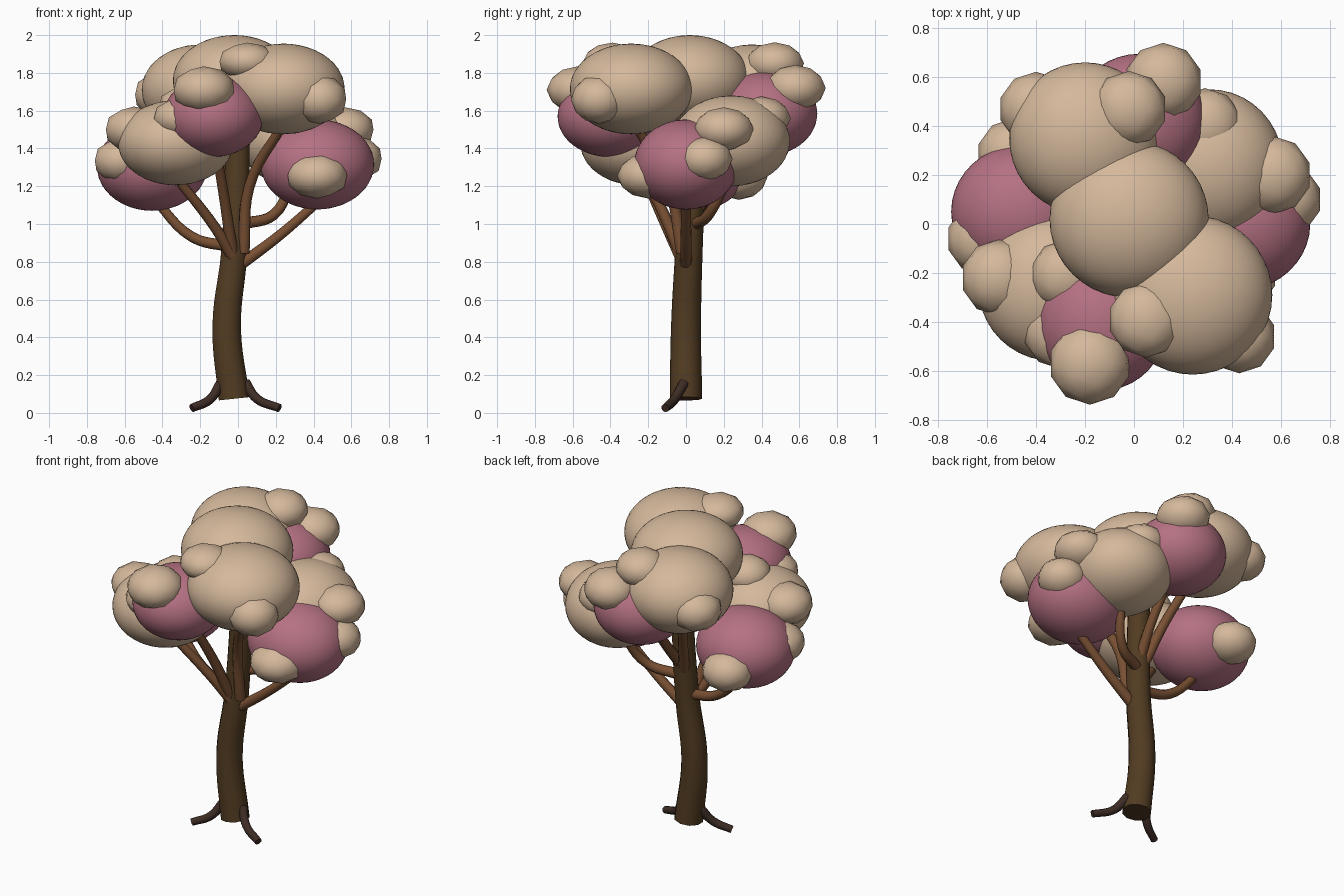
import bpy

cube = bpy.data.objects.get("Cube")
if cube:
    bpy.data.objects.remove(cube, do_unlink=True)


def material(name, rgb):
    mat = bpy.data.materials.new(name)
    mat.use_nodes = True
    mat.diffuse_color = (*rgb, 1)
    bsdf = next(n for n in mat.node_tree.nodes if n.type == 'BSDF_PRINCIPLED')
    bsdf.inputs["Base Color"].default_value = (*rgb, 1)
    bsdf.inputs["Roughness"].default_value = 0.9
    return mat


BEIGE = material("beige_foliage", (0.66, 0.48, 0.33))
PINK = material("pink_foliage", (0.46, 0.165, 0.225))
BARK = material("dark_bark", (0.085, 0.045, 0.016))
BRANCH = material("branch_bark", (0.19, 0.08, 0.033))
ROOT = material("root_bark", (0.047, 0.025, 0.018))


def activate(obj):
    bpy.ops.object.select_all(action='DESELECT')
    obj.select_set(True)
    bpy.context.view_layer.objects.active = obj


def clump(name, centre, radii, mat, detail):
    """Flattened smooth ball of leaves."""
    bpy.ops.mesh.primitive_ico_sphere_add(subdivisions=detail, radius=1, location=centre)
    obj = bpy.context.object
    obj.name = name
    obj.scale = radii
    bpy.ops.object.transform_apply(location=False, rotation=False, scale=True)
    obj.data.materials.append(mat)
    bpy.ops.object.shade_smooth()


def tube(name, points, thick, thin, mat):
    """Tapered round limb along a soft path, turned into a mesh."""
    curve = bpy.data.curves.new(name, 'CURVE')
    curve.dimensions = '3D'
    curve.bevel_depth = 1
    curve.bevel_resolution = 3
    curve.resolution_u = 6
    curve.use_fill_caps = True
    spline = curve.splines.new('BEZIER')
    spline.bezier_points.add(len(points) - 1)
    for i, (bp, co) in enumerate(zip(spline.bezier_points, points)):
        bp.co = co
        bp.handle_left_type = bp.handle_right_type = 'AUTO'
        bp.radius = thick + (thin - thick) * i / (len(points) - 1)
    curve.materials.append(mat)
    obj = bpy.data.objects.new(name, curve)
    bpy.context.collection.objects.link(obj)
    activate(obj)
    bpy.ops.object.convert(target='MESH')
    bpy.ops.object.shade_smooth_by_angle(angle=0.8)


# Trunk
tube("trunk", [(-.02, 0, .075), (-.06, 0, .45), (-.02, .015, .85), (0, .045, 1.45)],
     .086, .066, BARK)

# Roots reaching forward on both sides
tube("root_left", [(.04, -.01, .16), (.1, -.06, .075), (.22, -.11, .025)], .027, .022, ROOT)
tube("root_right", [(-.09, -.01, .16), (-.15, -.06, .07), (-.245, -.11, .025)], .027, .022, ROOT)

# Branches, one for each outer clump
branches = {
    "left": [(.02, 0, .79), (.22, 0, .94), (.45, 0, 1.14)],
    "right": [(-.04, .02, .88), (-.24, .03, .93), (-.45, .05, 1.14)],
    "front_right": [(-.03, -.03, .83), (-.12, -.1, .98), (-.33, -.22, 1.25)],
    "front": [(-.03, -.03, .85), (-.07, -.15, 1.12), (-.12, -.32, 1.42)],
    "front_left": [(.03, -.02, .85), (.06, -.09, 1.2), (.24, -.27, 1.53)],
    "back_left": [(.02, .05, 1.0), (.19, .12, 1.05), (.29, .23, 1.26)],
    "back": [(0, .06, 1.08), (.02, .17, 1.23), (.02, .33, 1.45)],
    "back_right": [(-.03, .06, 1.05), (-.09, .16, 1.28), (-.18, .3, 1.55)],
}
for side, path in branches.items():
    tube("branch_" + side, path, .032, .025, BRANCH)

# Large clumps: centre and radii
beige_clumps = {
    "top": ((-.02, .02, 1.76), (.325, .32, .24)),
    "back_right": ((-.2, .35, 1.71), (.31, .31, .24)),
    "front_left": ((.24, -.29, 1.715), (.325, .325, .24)),
    "front_right": ((-.33, -.26, 1.43), (.305, .3, .225)),
    "back_left": ((.31, .24, 1.44), (.3, .31, .24)),
}
pink_clumps = {
    "front": ((-.13, -.405, 1.57), (.265, .275, .215)),
    "left": ((.42, 0, 1.315), (.3, .275, .238)),
    "right": ((-.455, .05, 1.305), (.292, .275, .235)),
    "back": ((.02, .42, 1.585), (.275, .275, .225)),
}
for group, mat in ((beige_clumps, BEIGE), (pink_clumps, PINK)):
    for side, (centre, radii) in group.items():
        clump("foliage_" + side, centre, radii, mat, 4)

# Small tufts: x, y, z, width, height
tufts = [
    (-.18, -.57, 1.71, .168, .125), (.05, -.39, 1.86, .155, .1),
    (.43, -.46, 1.66, .15, .13), (.42, -.2, 1.255, .165, .12),
    (.62, .1, 1.345, .147, .12), (.565, .2, 1.5, .16, .118),
    (.29, .4, 1.56, .155, .115), (-.02, .47, 1.85, .155, .112),
    (.12, .58, 1.72, .16, .122), (-.4, .47, 1.685, .152, .125),
    (-.49, .28, 1.25, .152, .122), (-.615, -.06, 1.335, .15, .12),
    (-.55, -.22, 1.5, .157, .122), (-.3, -.44, 1.56, .152, .11),
    (-.28, -.21, 1.62, .145, .11),
]
for i, (x, y, z, w, h) in enumerate(tufts, 1):
    clump(f"tuft_{i}", (x, y, z), (w, w, h), BEIGE, 2)
